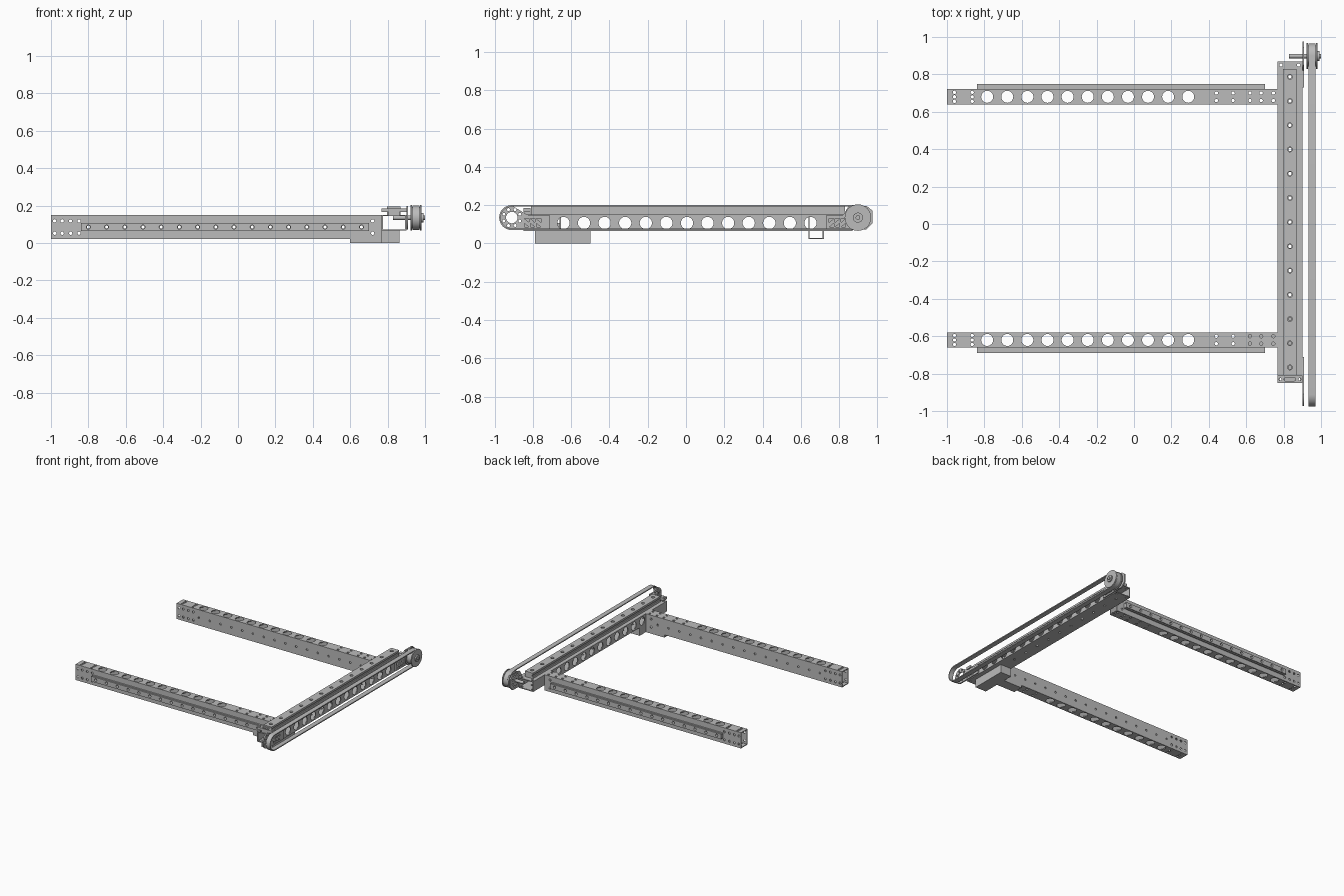
import bpy, bmesh
from math import sin, cos, pi

if "Cube" in bpy.data.objects:
    bpy.data.objects.remove(bpy.data.objects["Cube"])

metal = bpy.data.materials.new("brushed grey")
metal.use_nodes = True
GREY = (0.5, 0.5, 0.5, 1)
metal.diffuse_color = GREY
metal.node_tree.nodes["Principled BSDF"].inputs["Base Color"].default_value = GREY

# Maps outline (u, v) and depth w to x, y, z for a plate facing each axis
AXES = {"x": lambda u, v, w: (w, u, v),
        "y": lambda u, v, w: (u, w, v),
        "z": lambda u, v, w: (u, v, w)}


def rect(u0, u1, v0, v1):
    return [(u0, v0), (u1, v0), (u1, v1), (u0, v1)]


def circle(u, v, r, n=20):
    return [(u + r * cos(2 * pi * i / n), v + r * sin(2 * pi * i / n)) for i in range(n)]


def stadium(u0, u1, v, r, n=16):
    right = [(u1 + r * sin(pi * i / n), v - r * cos(pi * i / n)) for i in range(n + 1)]
    left = [(u0 - r * sin(pi * i / n), v + r * cos(pi * i / n)) for i in range(n + 1)]
    return right + left


def spread(start, end, count):
    return [start + (end - start) * i / (count - 1) for i in range(count)]


def plate(name, axis, w0, w1, outline, holes=()):
    """Extruded outline with holes, spanning w0..w1 along the axis."""
    curve = bpy.data.curves.new(name, "CURVE")
    curve.dimensions = "2D"
    curve.fill_mode = "BOTH"
    curve.extrude = (w1 - w0) / 2
    for loop in [outline, *holes]:
        spline = curve.splines.new("POLY")
        spline.points.add(len(loop) - 1)
        for p, (u, v) in zip(spline.points, loop):
            p.co = (u, v, 0, 1)
        spline.use_cyclic_u = True
    temp = bpy.data.objects.new(name + "_curve", curve)
    bpy.context.collection.objects.link(temp)
    deps = bpy.context.evaluated_depsgraph_get()
    mesh = bpy.data.meshes.new_from_object(temp.evaluated_get(deps))
    bpy.data.objects.remove(temp)
    bm = bmesh.new()
    bm.from_mesh(mesh)
    for v in bm.verts:
        v.co = AXES[axis](v.co.x, v.co.y, v.co.z + (w0 + w1) / 2)
    bmesh.ops.remove_doubles(bm, verts=bm.verts, dist=1e-5)
    bmesh.ops.recalc_face_normals(bm, faces=bm.faces)
    bm.to_mesh(mesh)
    bm.free()
    mesh.materials.clear()
    mesh.materials.append(metal)
    obj = bpy.data.objects.new(name, mesh)
    bpy.context.collection.objects.link(obj)
    return obj


def guide(name, axis, base, height, outline_at, holes):
    """Grooved guide bar: wide foot, narrow neck, wide head."""
    steps = [("foot", 0, 0.4, 0), ("neck", 0.4, 0.65, 0.007), ("head", 0.65, 1, 0)]
    for part, a, b, inset in steps:
        w0, w1 = sorted((base + height * a, base + height * b))
        plate(f"{name}_{part}", axis, w0, w1, outline_at(inset), holes)


WALL = 0.007

# Two long side tubes with guide bars on their outer sides
LOW, HIGH, END = 0.022, 0.15, 0.767
bolts = spread(-0.80, 0.66, 16)


def side_tube(name, yc, out):
    y0, y1 = yc - 0.041, yc + 0.041
    holes = [circle(x, yc, 0.032, 28) for x in spread(-0.785, 0.29, 11)]
    holes += [circle(x, yc + d, 0.009, 12) for x in (-0.96, -0.865) for d in (-0.024, 0, 0.024)]
    holes += [circle(x, yc + d, 0.009, 12) for x in (0.44, 0.53, 0.62, 0.68, 0.745)
              for d in (-0.02, 0.02)]
    for part, z in (("bottom", LOW), ("top", HIGH - WALL)):
        plate(f"{name}_{part}", "z", z, z + WALL, rect(-1, END, y0, y1), holes)
    ends = [circle(x, z, 0.009, 12) for x in (-0.98, -0.94, -0.895, -0.85, 0.72)
            for z in (0.052, 0.118)]
    row = [circle(x, 0.085, 0.008, 12) for x in bolts]
    for part, y in (("right_wall", y0), ("left_wall", y1 - WALL)):
        plate(f"{name}_{part}", "y", y, y + WALL,
              rect(-1, END, LOW + WALL, HIGH - WALL), ends + row)
    guide(f"{name}_guide", "y", yc + out * 0.041, out * 0.028,
          lambda i: rect(-0.84, 0.70, 0.064 + i, 0.106 - i),
          [circle(x, 0.085, 0.011, 14) for x in bolts])


side_tube("rear_tube", 0.68, 1)
side_tube("front_tube", -0.62, -1)

# Cross beam: wide flat tube with a guide bar on top
BX0, BX1, BY0, BY1, BZ0, BZ1 = 0.767, 0.90, -0.85, 0.87, 0.066, 0.15
BXC = (BX0 + BX1) / 2
beam_bolts = spread(-0.767, 0.787, 13)
corner = [circle(x, y, 0.009, 12) for x in (BXC - 0.047, BXC + 0.047) for y in (-0.83, 0.85)]
centre = [circle(BXC, y, 0.009, 12) for y in beam_bolts]
for part, z in (("bottom", BZ0), ("top", BZ1 - WALL)):
    plate(f"cross_beam_{part}", "z", z, z + WALL, rect(BX0, BX1, BY0, BY1), corner + centre)
side_holes = [circle(y, 0.107, 0.032, 28) for y in spread(-0.64, 0.65, 13)]
for part, x in (("inner_wall", BX0), ("outer_wall", BX1 - WALL)):
    plate(f"cross_beam_{part}", "x", x, x + WALL,
          rect(BY0, BY1, BZ0 + WALL, BZ1 - WALL), side_holes)
guide("cross_beam_guide", "z", BZ1, 0.045,
      lambda i: rect(BXC - 0.036 + i, BXC + 0.036 - i, -0.81, 0.83),
      [circle(BXC, y, 0.013, 14) for y in beam_bolts])

# Belt clamp on the front end of the beam
plate("clamp_spacer", "z", BZ1, 0.165, rect(BXC - 0.03, BXC + 0.03, -0.845, -0.812))
plate("clamp_plate", "z", 0.165, 0.185, rect(BX0, BX1, -0.85, -0.811),
      [stadium(BXC - 0.022, BXC + 0.022, -0.83, 0.009, 8)]
      + [circle(BXC + d, -0.83, 0.007, 10) for d in (-0.052, 0.052)])

# Bracket under the front corner
plate("corner_bracket_beam", "z", 0, BZ0, rect(BX0, 0.864, -0.79, -0.50))
plate("corner_bracket_tube", "z", 0, LOW, rect(0.60, BX0, -0.661, -0.579))

# Bearing plates on the outer side of the beam
PZ = 0.135


def bearing_plate(name, yc, out, outline, bore):
    holes = [circle(yc, PZ, bore, 24)]
    holes += [circle(yc + 0.045 * cos(a), PZ + 0.045 * sin(a), 0.008, 10)
              for a in [pi * (i + 0.5) / 4 for i in range(8)]]
    for a, b in ((0.066, 0.09), (0.097, 0.121), (0.128, 0.152)):
        u0, u1 = yc - out * a, yc - out * b
        holes += [[(u0, 0.085), (u1, 0.085), (u0, 0.105)],
                  [(u0, 0.13), (u1, 0.11), (u1, 0.13)]]
    plate(name, "x", BX1, BX1 + 0.01, outline, holes)


arc = [(-0.91 - 0.063 * sin(a), PZ + 0.063 * cos(a)) for a in spread(0, pi, 17)]
bearing_plate("front_bearing_plate", -0.91, -1,
              [(-0.71, 0.072), (-0.71, 0.145), (-0.83, 0.15)] + arc, 0.03)
bearing_plate("rear_bearing_plate", 0.90, 1,
              [(0.73, 0.072), (0.94, 0.072), (0.975, 0.105), (0.975, 0.17),
               (0.945, 0.195), (0.85, 0.195), (0.82, 0.148), (0.73, 0.145)], 0.015)

# Drive belt
plate("drive_belt", "x", 0.933, 0.971, stadium(-0.911, 0.90, PZ, 0.065),
      [stadium(-0.911, 0.90, PZ, 0.057)])

# Drive pulley, hub and shaft at the rear
for name, x0, x1, r in (("pulley_inner_flange", 0.921, 0.930, 0.069),
                        ("pulley_core", 0.930, 0.974, 0.0565),
                        ("pulley_outer_flange", 0.974, 0.982, 0.069),
                        ("pulley_hub", 0.982, 0.992, 0.026),
                        ("shaft_tip", 0.992, 1.0, 0.012),
                        ("drive_shaft", 0.83, 0.921, 0.012)):
    plate(name, "x", x0, x1, circle(0.898, PZ, r, 40))

# Rounded parts shade smoothly, sharp edges stay crisp
bpy.ops.object.select_all(action="DESELECT")
for obj in bpy.context.scene.objects:
    if obj.type == "MESH" and metal.name in obj.data.materials:
        obj.select_set(True)
        bpy.context.view_layer.objects.active = obj
bpy.ops.object.shade_smooth_by_angle(angle=0.6)
